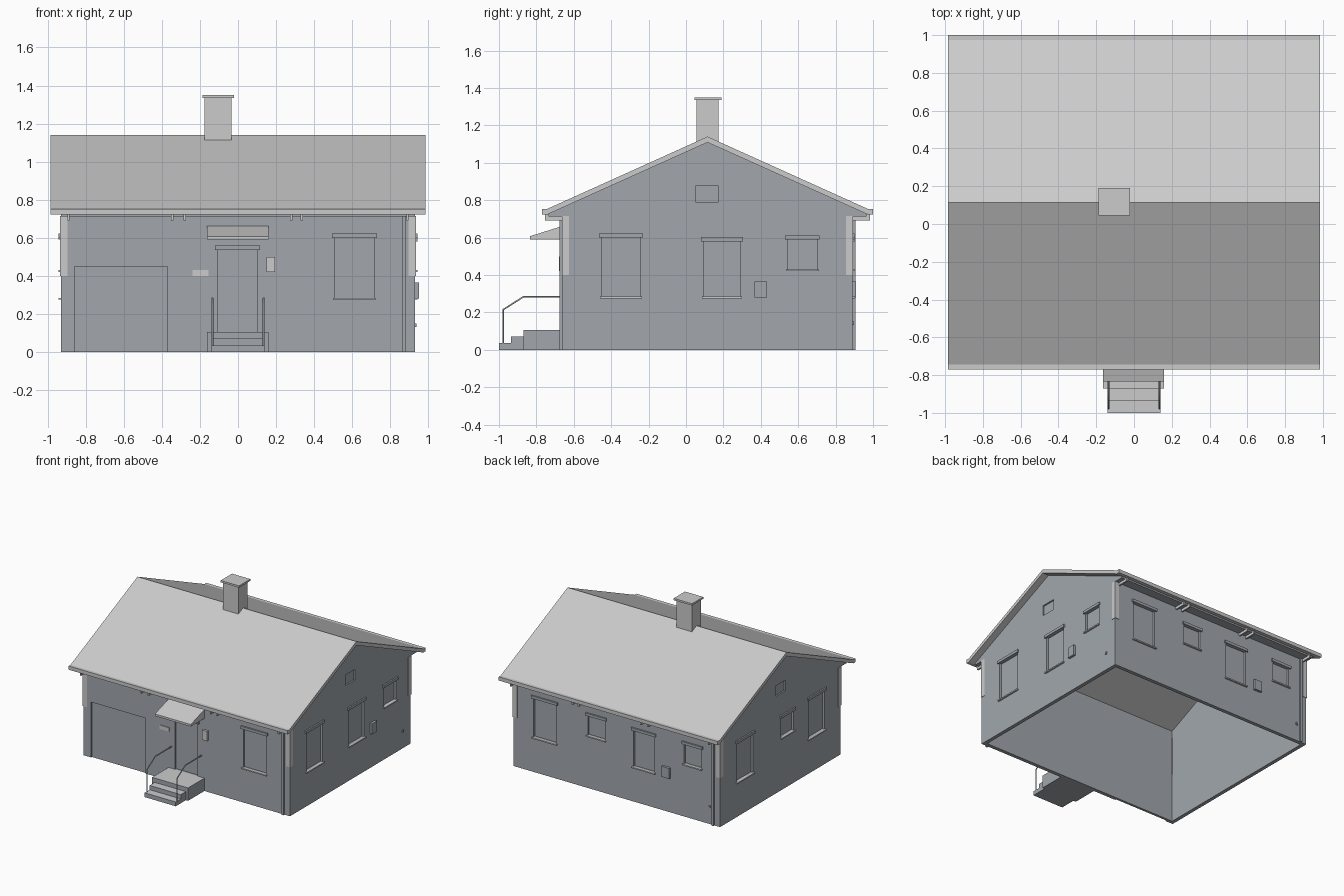
import bpy, bmesh

if "Cube" in bpy.data.objects:
    bpy.data.objects.remove(bpy.data.objects["Cube"], do_unlink=True)


def material(name, colour):
    mat = bpy.data.materials.new(name)
    mat.use_nodes = True
    mat.diffuse_color = (*colour, 1)
    mat.node_tree.nodes["Principled BSDF"].inputs["Base Color"].default_value = (*colour, 1)
    return mat


WALL = material("blue grey wall", (0.36, 0.39, 0.42))
LIGHT = material("light grey", (0.6, 0.6, 0.6))

# Main dimensions
HALF, FRONT, BACK, RIDGE = 0.93, -0.66, 0.89, 0.115
THICK = 0.03


def finish(name, bm, mats):
    bmesh.ops.recalc_face_normals(bm, faces=bm.faces)
    mesh = bpy.data.meshes.new(name)
    bm.to_mesh(mesh)
    bm.free()
    obj = bpy.data.objects.new(name, mesh)
    bpy.context.collection.objects.link(obj)
    for mat in mats:
        mesh.materials.append(mat)
    return obj


def add_box(bm, x0, x1, y0, y1, z0, z1):
    v = [bm.verts.new((x, y, z)) for x in (x0, x1) for y in (y0, y1) for z in (z0, z1)]
    for f in ((0, 1, 3, 2), (4, 6, 7, 5), (0, 4, 5, 1), (2, 3, 7, 6), (0, 2, 6, 4), (1, 5, 7, 3)):
        bm.faces.new([v[i] for i in f])


def box(name, bounds, mat):
    bm = bmesh.new()
    add_box(bm, *bounds)
    return finish(name, bm, [mat])


def prism(name, profile, x0, x1, mat):
    """Extrude a (y, z) profile along x."""
    bm = bmesh.new()
    face = bm.faces.new([bm.verts.new((x0, y, z)) for y, z in profile])
    out = bmesh.ops.extrude_face_region(bm, geom=[face])
    moved = [g for g in out["geom"] if isinstance(g, bmesh.types.BMVert)]
    bmesh.ops.translate(bm, verts=moved, vec=(x1 - x0, 0, 0))
    return finish(name, bm, [mat])


def on_wall(side, u0, u1, z0, z1, inner, outer):
    """Bounds of a box on a wall, reaching 'inner' into it and 'outer' out of it."""
    if side == "front":
        return (u0, u1, FRONT - outer, FRONT + inner, z0, z1)
    if side == "back":
        return (u0, u1, BACK - inner, BACK + outer, z0, z1)
    if side == "left":
        return (HALF - inner, HALF + outer, u0, u1, z0, z1)
    return (-HALF - outer, -HALF + inner, u0, u1, z0, z1)


def cut(target, cutter):
    mod = target.modifiers.new("cut", "BOOLEAN")
    mod.operation, mod.solver, mod.object = "DIFFERENCE", "EXACT", cutter
    bpy.context.view_layer.objects.active = target
    bpy.ops.object.modifier_apply(modifier=mod.name)
    bpy.data.objects.remove(cutter, do_unlink=True)


# Walls: gabled shell, open below and up to the roof
walls = prism("walls", [(FRONT, 0), (FRONT, 0.77), (RIDGE, 1.118), (BACK, 0.77), (BACK, 0)],
              -HALF, HALF, WALL)
cut(walls, box("room_cutter", (-HALF + THICK, HALF - THICK, FRONT + THICK, BACK - THICK,
                               -0.2, 1.4), WALL))

# Windows: side, start, end, bottom, top
windows = [
    ("front", 0.51, 0.715, 0.285, 0.6),
    ("left", -0.45, -0.245, 0.285, 0.6),
    ("left", 0.095, 0.29, 0.285, 0.58),
    ("left", 0.545, 0.7, 0.43, 0.59),
    ("right", -0.45, -0.245, 0.285, 0.6),
    ("right", -0.05, 0.105, 0.43, 0.59),
    ("right", 0.47, 0.675, 0.285, 0.6),
    ("back", 0.545, 0.75, 0.285, 0.6),
    ("back", 0.105, 0.26, 0.43, 0.59),
    ("back", -0.34, -0.15, 0.285, 0.58),
    ("back", -0.76, -0.605, 0.43, 0.59),
]
bm = bmesh.new()
for w in windows:
    add_box(bm, *on_wall(*w, 0.018, 0.05))
add_box(bm, *on_wall("front", -0.86, -0.37, -0.05, 0.45, 0.01, 0.05))
add_box(bm, *on_wall("front", -0.105, 0.1, 0.105, 0.535, 0.015, 0.05))
for side in ("left", "right"):
    add_box(bm, *on_wall(side, 0.05, 0.175, 0.79, 0.875, 0.012, 0.05))
cut(walls, finish("opening_cutter", bm, [WALL]))

for side, u0, u1, z0, z1 in windows:
    box("window_header", on_wall(side, u0 - 0.015, u1 + 0.015, z1, z1 + 0.022, 0.005, 0.012), WALL)
    box("window_sill", on_wall(side, u0 - 0.01, u1 + 0.01, z0 - 0.01, z0, 0.015, 0.014), LIGHT)
box("door_header", on_wall("front", -0.12, 0.115, 0.535, 0.56, 0.005, 0.015), WALL)

# Roof slab with flat eave edges
half_roof = [(-0.885, 0.722), (-0.885, 0.752), (-0.86, 0.752)]
roof = [(RIDGE + y, z) for y, z in half_roof] + [(RIDGE, 1.14)]
roof += [(RIDGE - y, z) for y, z in reversed(half_roof)]
roof += [(RIDGE + 0.86, 0.722), (RIDGE, 1.109), (RIDGE - 0.86, 0.722)]
prism("roof", roof, -0.985, 0.985, LIGHT)

# Boxed eaves and small brackets, front and back
for s in (-1, 1):
    y = [RIDGE + s * d for d in (0.77, 0.85)]
    prism("soffit", [(y[0], 0.713), (y[0], 0.765), (y[1], 0.729), (y[1], 0.713)], -HALF, HALF, WALL)
    for x in (-0.89, -0.345, -0.28, 0.28, 0.335, 0.89):
        ends = sorted((RIDGE + s * 0.775, RIDGE + s * 0.868))
        box("eave_bracket", (x - 0.006, x + 0.006, *ends, 0.692, 0.722), LIGHT)

# Corner boards on the upper walls
for sx in (-1, 1):
    for y, sy in ((FRONT, -1), (BACK, 1)):
        xs = sorted((sx * (HALF - 0.035), sx * (HALF + 0.004)))
        ys = sorted((y - sy * 0.035, y + sy * 0.004))
        box("corner_board", (*xs, *ys, 0.4, 0.715), LIGHT)

# Downspouts at opposite corners
box("front_downspout", on_wall("front", 0.863, 0.88, 0, 0.715, 0, 0.015), WALL)
box("back_downspout", on_wall("back", -0.88, -0.863, 0, 0.715, 0, 0.015), WALL)

# Chimney
box("chimney", (-0.175, -0.035, 0.055, 0.175, 1.05, 1.335), LIGHT)
box("chimney_cap", (-0.187, -0.022, 0.045, 0.19, 1.335, 1.35), LIGHT)

# Porch steps: pale treads on darker sides
bm = bmesh.new()
add_box(bm, -0.163, 0.16, -0.87, FRONT, 0, 0.105)
add_box(bm, -0.14, 0.14, -0.935, -0.87, 0, 0.07)
add_box(bm, -0.14, 0.14, -1.0, -0.935, 0, 0.035)
steps = finish("porch_steps", bm, [WALL, LIGHT])
for face in steps.data.polygons:
    face.material_index = int(face.normal.z > 0.5)

# Handrails
for x in (-0.135, 0.135):
    curve = bpy.data.curves.new("handrail", "CURVE")
    curve.dimensions, curve.bevel_depth, curve.bevel_resolution = "3D", 0.005, 1
    curve.use_fill_caps = True
    path = [(-0.977, 0.035), (-0.977, 0.215), (-0.87, 0.283), (FRONT, 0.283)]
    spline = curve.splines.new("POLY")
    spline.points.add(len(path) - 1)
    for point, (y, z) in zip(spline.points, path):
        point.co = (x, y, z, 1)
    curve.materials.append(WALL)
    bpy.context.collection.objects.link(bpy.data.objects.new("handrail", curve))

# Door canopy
prism("door_canopy", [(FRONT, 0.59), (FRONT, 0.662), (-0.835, 0.607), (-0.835, 0.59)],
      -0.163, 0.16, LIGHT)

# Small fittings
box("letter_box", on_wall("front", 0.15, 0.195, 0.42, 0.5, 0, 0.018), LIGHT)
box("wall_plate", on_wall("front", -0.24, -0.155, 0.4, 0.432, 0, 0.006), LIGHT)
box("side_meter_box", on_wall("left", 0.365, 0.432, 0.28, 0.365, 0, 0.02), WALL)
box("back_meter_box", on_wall("back", -0.485, -0.415, 0.28, 0.365, 0, 0.02), WALL)
box("side_tap", on_wall("left", 0.78, 0.796, 0.132, 0.15, 0, 0.008), WALL)
box("back_tap", on_wall("back", -0.843, -0.827, 0.132, 0.15, 0, 0.008), WALL)
